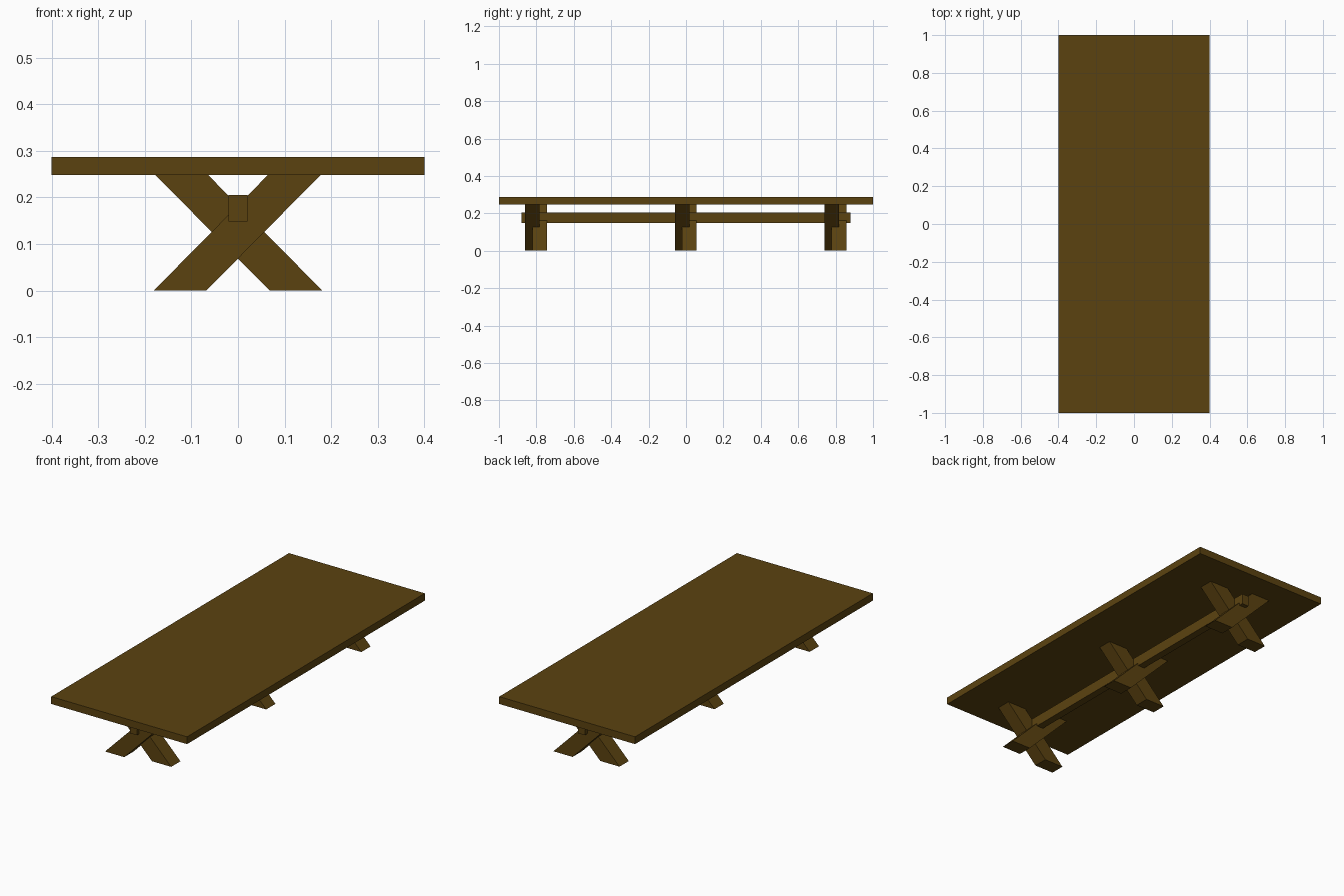
import bpy
import bmesh

cube = bpy.data.objects.get("Cube")
if cube:
    bpy.data.objects.remove(cube, do_unlink=True)

# Single dark wood colour
wood = bpy.data.materials.new("dark_wood")
wood.use_nodes = True
colour = (0.105, 0.055, 0.005, 1)
wood.diffuse_color = colour
bsdf = wood.node_tree.nodes["Principled BSDF"]
bsdf.inputs["Base Color"].default_value = colour
bsdf.inputs["Roughness"].default_value = 0.8


def prism(name, profile, y0, y1):
    """Extrude an x-z profile along y."""
    bm = bmesh.new()
    face = bm.faces.new([bm.verts.new((x, y0, z)) for x, z in profile])
    result = bmesh.ops.extrude_face_region(bm, geom=[face])
    moved = [v for v in result["geom"] if isinstance(v, bmesh.types.BMVert)]
    bmesh.ops.translate(bm, verts=moved, vec=(0, y1 - y0, 0))
    bmesh.ops.recalc_face_normals(bm, faces=bm.faces)
    mesh = bpy.data.meshes.new(name)
    bm.to_mesh(mesh)
    bm.free()
    mesh.materials.append(wood)
    obj = bpy.data.objects.new(name, mesh)
    bpy.context.collection.objects.link(obj)
    return obj


def rectangle(half_width, z0, z1):
    return [(-half_width, z0), (half_width, z0), (half_width, z1), (-half_width, z1)]


TOP_UNDERSIDE = 0.248

# Table top and the long stretcher through the trestles
prism("table_top", rectangle(0.4, TOP_UNDERSIDE, 0.287), -1, 1)
prism("stretcher", rectangle(0.02, 0.148, 0.205), -0.88, 0.88)

# Crossed trestles: two slanted planks, half-lapped along y
slant = [(-0.181, 0), (-0.068, 0), (0.177, TOP_UNDERSIDE), (0.064, TOP_UNDERSIDE)]
mirrored = [(-x, z) for x, z in slant]
for label, y in (("front", -0.8), ("middle", 0), ("back", 0.8)):
    prism(label + "_trestle_near_plank", slant, y - 0.06, y + 0.018)
    prism(label + "_trestle_far_plank", mirrored, y - 0.021, y + 0.057)
